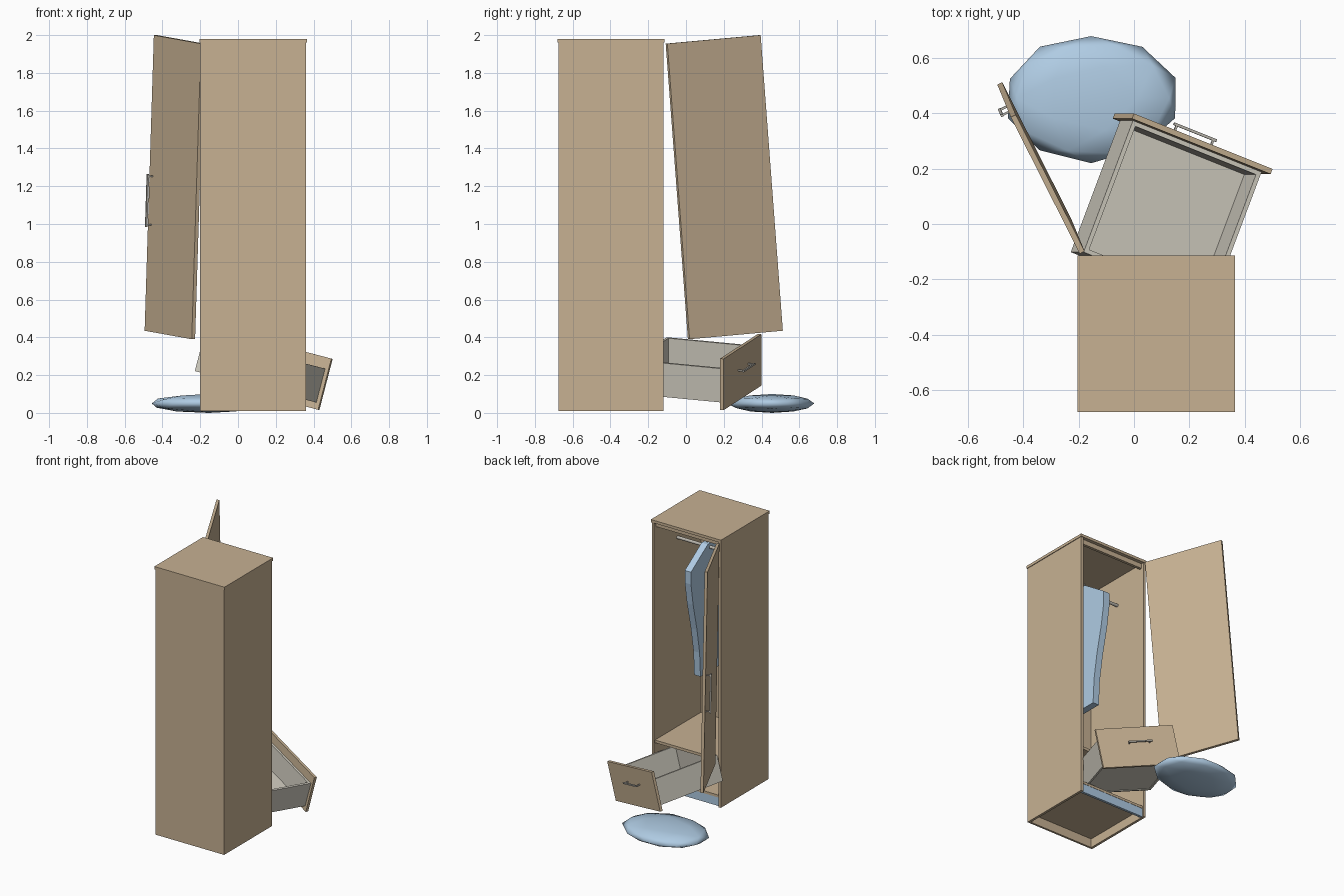
import bpy, bmesh, random
from math import pi
from mathutils import Matrix, Vector

random.seed(4)
cube = bpy.data.objects.get("Cube")
if cube:
    bpy.data.objects.remove(cube)


def material(name, rgb):
    m = bpy.data.materials.new(name)
    m.use_nodes = True
    m.diffuse_color = (*rgb, 1)
    m.node_tree.nodes["Principled BSDF"].inputs["Base Color"].default_value = (*rgb, 1)
    return m


WOOD = material("oak wood", (0.57, 0.44, 0.29))
PALE = material("pale drawer board", (0.64, 0.61, 0.53))
BLUE = material("light blue cloth", (0.43, 0.60, 0.77))
METAL = material("grey metal", (0.50, 0.48, 0.43))


def finish(name, bm, mat, frame=Matrix()):
    bmesh.ops.recalc_face_normals(bm, faces=bm.faces)
    mesh = bpy.data.meshes.new(name)
    bm.to_mesh(mesh)
    bm.free()
    mesh.materials.append(mat)
    ob = bpy.data.objects.new(name, mesh)
    ob.matrix_world = frame
    bpy.context.scene.collection.objects.link(ob)
    return ob


def box(name, x, y, z, mat=WOOD, frame=Matrix()):
    """Box from three (low, high) ranges, in a local frame."""
    bm = bmesh.new()
    bmesh.ops.create_cube(bm, size=1)
    size = Vector([r[1] - r[0] for r in (x, y, z)])
    mid = Vector([(r[1] + r[0]) / 2 for r in (x, y, z)])
    for v in bm.verts:
        v.co = v.co * size + mid
    return finish(name, bm, mat, frame)


def rod(name, centre, length, radius, mat, turn, frame=Matrix()):
    bm = bmesh.new()
    bmesh.ops.create_cone(bm, cap_ends=True, segments=12, radius1=radius, radius2=radius,
                          depth=length, matrix=Matrix.Translation(centre) @ turn)
    return finish(name, bm, mat, frame)


def tilted(origin, across, up):
    """Frame with x across a panel, z up it and y out of its front."""
    x = Vector(across).normalized()
    y = Vector(up).cross(x).normalized()
    m = Matrix((x, y, x.cross(y))).transposed().to_4x4()
    m.translation = origin
    return m


def handle(name, centre, length, axis, frame):
    """Slim bar on two posts, standing off a panel."""
    def part(label, size, shift):
        c = Vector(centre) + Vector(shift)
        spans = [(c[i] - size[i] / 2, c[i] + size[i] / 2) for i in range(3)]
        box(name + label, *spans, METAL, frame)
    size = [0.01, 0.01, 0.01]
    size[axis] = length
    part("_bar", size, (0, 0.03, 0))
    for label, s in (("_post_a", -1), ("_post_b", 1)):
        shift = [0, 0.0135, 0]
        shift[axis] = s * (length / 2 - 0.012)
        part(label, (0.008, 0.027, 0.008), shift)


# Cabinet carcass, open towards +y
L, R, BACK, FRONT = -0.2, 0.36, -0.675, -0.118
box("left_side", (L, L + 0.018), (BACK, FRONT), (0.01, 1.96))
box("right_side", (R - 0.018, R), (BACK, FRONT), (0.01, 1.96))
box("back_panel", (L, R), (BACK, BACK + 0.015), (0.01, 1.96))
box("top_panel", (L - 0.005, R + 0.005), (BACK - 0.004, FRONT + 0.005), (1.96, 1.98))
inner = (L + 0.018, R - 0.018)
box("top_rail", inner, (FRONT - 0.04, FRONT - 0.02), (1.925, 1.96))
box("shelf", inner, (BACK + 0.015, FRONT - 0.01), (0.34, 0.36))
box("bottom_panel", inner, (BACK + 0.015, FRONT - 0.01), (0.075, 0.093))
box("plinth", inner, (FRONT - 0.03, FRONT - 0.012), (0.012, 0.075), BLUE)

# Loose door, leaning out from the cabinet
door = tilted((-0.245, 0.01, 0.39), (-0.25, 0.495, 0.045), (0.045, -0.11, 1.565))
box("door", (0, 0.555), (-0.02, 0), (0, 1.57), WOOD, door)
handle("door_handle", (0.515, 0, 0.695), 0.28, 2, door)

# Tipped drawer
drawer = tilted((-0.07, 0.4, 0.145), (0.5, -0.2, -0.13), (0.07, 0, 0.275))
box("drawer_front", (0, 0.555), (-0.02, 0), (0, 0.28), WOOD, drawer)
deep, tall = (-0.53, -0.02), (0.035, 0.22)
box("drawer_left_side", (0.02, 0.036), deep, tall, PALE, drawer)
box("drawer_right_side", (0.519, 0.535), deep, tall, PALE, drawer)
box("drawer_back", (0.036, 0.519), (-0.53, -0.514), tall, PALE, drawer)
box("drawer_inner_front", (0.036, 0.519), (-0.036, -0.02), tall, PALE, drawer)
box("drawer_floor", (0.036, 0.519), (-0.514, -0.036), (0.04, 0.052), PALE, drawer)
handle("drawer_handle", (0.265, 0, 0.165), 0.17, 0, drawer)

# Hanging rail with a garment on it
rod("clothes_rail", (0.08, -0.39, 1.75), 0.525, 0.011, METAL, Matrix.Rotation(pi / 2, 4, "Y"))
half = [(0.03, 1.78), (0.225, 1.65), (0.225, 1.56), (0.2, 1.4),
        (0.155, 1.2), (0.125, 1.02), (0.115, 0.84)]
outline = half + [(-w, z) for w, z in reversed(half)]
bm = bmesh.new()
face = bm.faces.new([bm.verts.new((0.075, -0.39 + w, z)) for w, z in outline])
grown = bmesh.ops.extrude_face_region(bm, geom=[face])
for v in grown["geom"]:
    if isinstance(v, bmesh.types.BMVert):
        v.co.x += 0.05
finish("hanging_garment", bm, BLUE)
rod("hanger_hook", (0.1, -0.39, 1.79), 0.05, 0.005, METAL, Matrix())

# Heap of cloth on the floor
bm = bmesh.new()
bmesh.ops.create_icosphere(bm, subdivisions=2, radius=1)
for v in bm.verts:
    wobble = random.uniform(0.97, 1.03)
    v.co = Vector((-0.155 + 0.315 * v.co.x * wobble,
                   0.455 + 0.23 * v.co.y * wobble,
                   0.05 + 0.05 * v.co.z))
heap = finish("cloth_heap", bm, BLUE)
for p in heap.data.polygons:
    p.use_smooth = True
